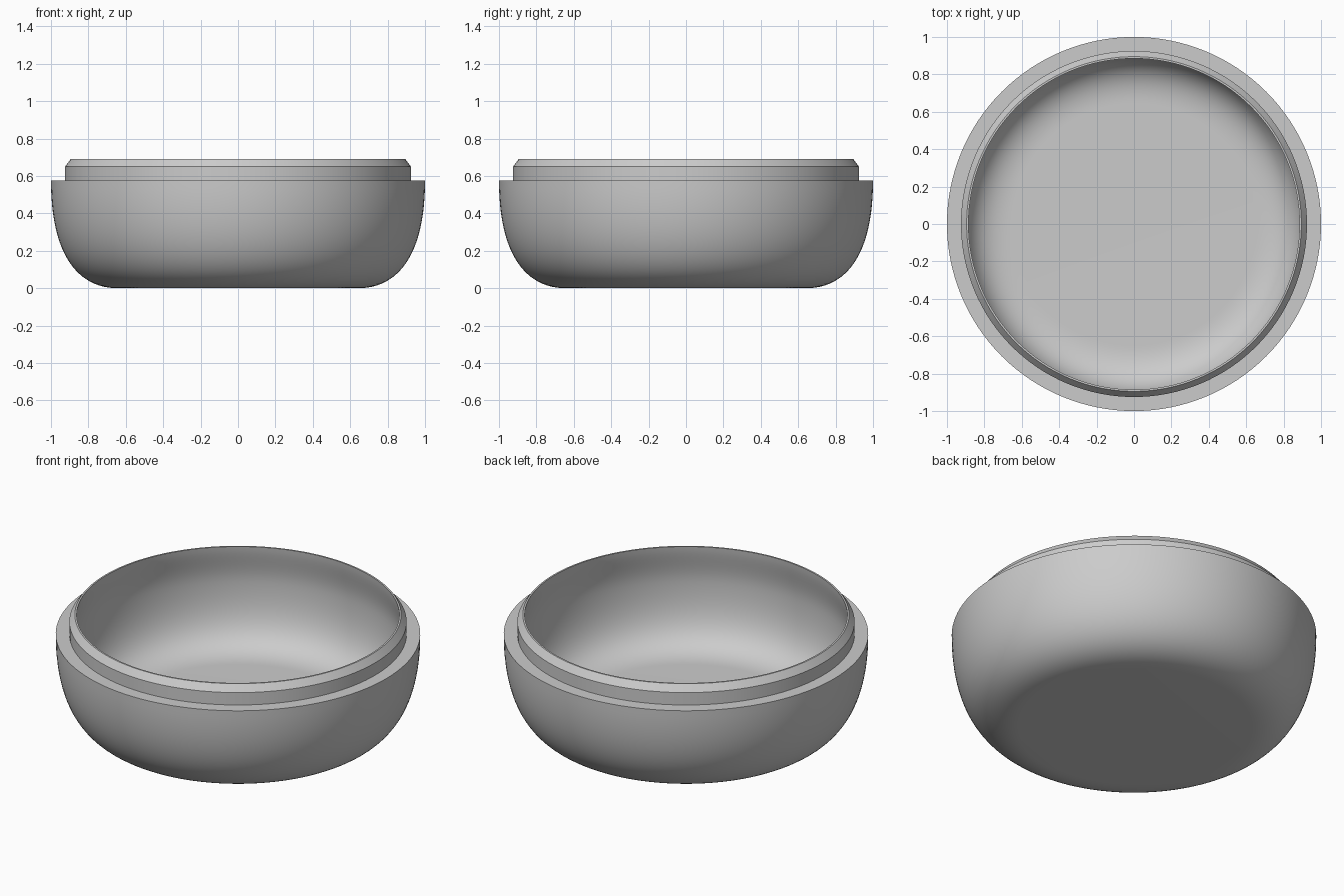
import bpy
import bmesh
from math import pi, radians
from mathutils import Vector
from mathutils.geometry import interpolate_bezier

cube = bpy.data.objects.get("Cube")
if cube:
    bpy.data.objects.remove(cube, do_unlink=True)

SEGMENTS = 128


def curve(start, handle_1, handle_2, end, count=26):
    """Smooth run of radius/height points between two ends."""
    return [tuple(p) for p in interpolate_bezier(
        Vector(start), Vector(handle_1), Vector(handle_2), Vector(end), count)]


def lathe(name, profile, material):
    """Spin a radius/height profile around z into a closed solid."""
    bm = bmesh.new()
    verts = [bm.verts.new((p[0], 0, p[1])) for p in profile]
    edges = [bm.edges.new(pair) for pair in zip(verts, verts[1:])]
    bmesh.ops.spin(bm, geom=verts + edges, cent=(0, 0, 0), axis=(0, 0, 1),
                   angle=2 * pi, steps=SEGMENTS)
    bmesh.ops.remove_doubles(bm, verts=bm.verts, dist=0.0001)
    bmesh.ops.recalc_face_normals(bm, faces=bm.faces)
    mesh = bpy.data.meshes.new(name)
    bm.to_mesh(mesh)
    bm.free()
    mesh.materials.append(material)
    obj = bpy.data.objects.new(name, mesh)
    bpy.context.collection.objects.link(obj)
    bpy.ops.object.select_all(action='DESELECT')
    obj.select_set(True)
    bpy.context.view_layer.objects.active = obj
    bpy.ops.object.shade_smooth_by_angle(angle=radians(30))
    return obj


# Single grey material
grey = bpy.data.materials.new("light_grey")
grey.use_nodes = True
grey.diffuse_color = (0.6, 0.6, 0.6, 1)
grey.node_tree.nodes["Principled BSDF"].inputs["Base Color"].default_value = (0.6, 0.6, 0.6, 1)

# Outer shell: flat base, full rounded corner, side rising to vertical
outer = [(0, 0)] + curve((0.64, 0), (0.87, 0), (1, 0.2), (1, 0.575))

# Shoulder ledge, chamfered neck and thin rim
neck = [(0.925, 0.575), (0.925, 0.65), (0.895, 0.69)]

# Hollow inside: wall swells below the rim, then rounds into a flat floor
inner_wall = curve((0.885, 0.69), (0.89, 0.62), (0.92, 0.55), (0.92, 0.46), 10)
inner_corner = curve((0.92, 0.46), (0.92, 0.2), (0.84, 0.085), (0.65, 0.085))[1:]
lathe("bowl_base", outer + neck + inner_wall + inner_corner + [(0, 0.085)], grey)
